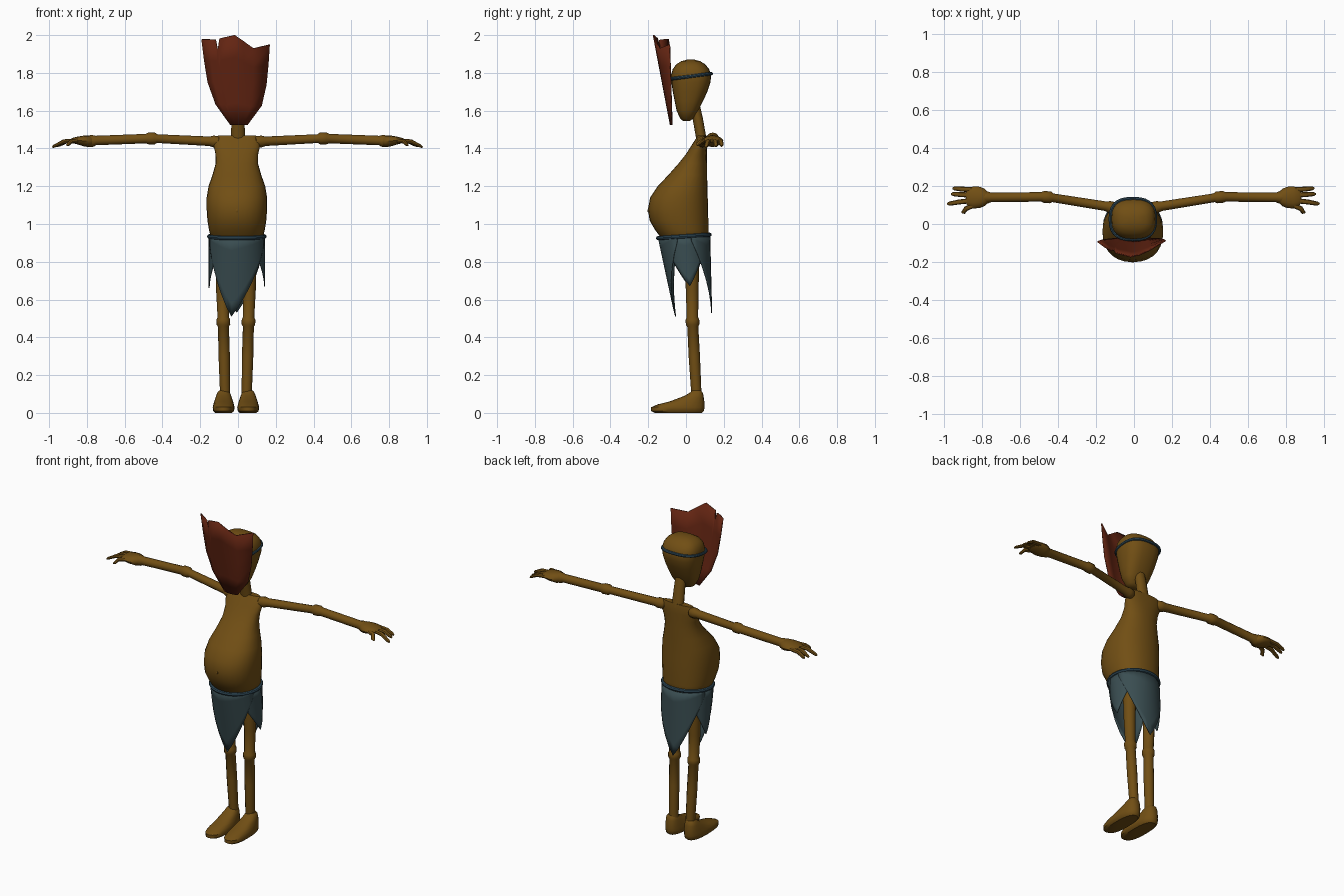
import bpy, bmesh, math
from mathutils import Vector


def material(name, col):
    m = bpy.data.materials.new(name)
    m.diffuse_color = (*col, 1)
    return m


SKIN = material("brown skin", (0.165, 0.077, 0.007))
RED = material("dark red", (0.125, 0.018, 0.006))
CLOTH = material("slate cloth", (0.042, 0.075, 0.083))
BAND = material("blue band", (0.030, 0.070, 0.100))
CX = -0.006


def grid_mesh(name, rows, mat, wrap=True, caps=True, wrap_rows=False, thick=0.0):
    """Skin a list of equal-length point rows."""
    bm = bmesh.new()
    v = [[bm.verts.new(p) for p in r] for r in rows]
    n, m = len(rows), len(rows[0])
    for i in range(n if wrap_rows else n - 1):
        for j in range(m if wrap else m - 1):
            a, b = v[i], v[(i + 1) % n]
            k = (j + 1) % m
            bm.faces.new((a[j], a[k], b[k], b[j]))
    if wrap and caps:
        bm.faces.new(v[0])
        bm.faces.new(v[-1])
    bmesh.ops.recalc_face_normals(bm, faces=bm.faces)
    me = bpy.data.meshes.new(name)
    bm.to_mesh(me)
    bm.free()
    me.materials.append(mat)
    ob = bpy.data.objects.new(name, me)
    bpy.context.collection.objects.link(ob)
    if thick:
        s = ob.modifiers.new("thickness", 'SOLIDIFY')
        s.thickness = thick
        s.offset = 0
    return ob


def oval(n, p=2.0):
    """Unit superellipse points."""
    out = []
    for i in range(n):
        a = math.tau * i / n
        c, s = math.cos(a), math.sin(a)
        out.append((math.copysign(abs(c) ** (2 / p), c), math.copysign(abs(s) ** (2 / p), s)))
    return out


def stack(name, levels, mat, cx=CX, n=24, p=2.0):
    """Loft upward; each level is (z, half width, front y, back y)."""
    rows = [[(cx + hw * c, (f + b) / 2 + (b - f) / 2 * s, z) for c, s in oval(n, p)]
            for z, hw, f, b in levels]
    return grid_mesh(name, rows, mat)


def tube(name, stations, mat, n=12):
    """Loft along a path; each station is (point, side radius, up radius)."""
    pts = [Vector(s[0]) for s in stations]
    rows = []
    for i, (_, rw, rh) in enumerate(stations):
        d = (pts[min(i + 1, len(pts) - 1)] - pts[max(i - 1, 0)]).normalized()
        ref = Vector((0, 1, 0)) if abs(d.z) > 0.9 else Vector((0, 0, 1))
        side = d.cross(ref).normalized()
        up = side.cross(d)
        rows.append([pts[i] + side * rw * c + up * rh * s for c, s in oval(n)])
    return grid_mesh(name, rows, mat)


def hoop(name, ax, front, back, z, tilt, r, mat, p=2.0, n=28):
    """Oval ring, tilted along y."""
    cy, ay = (front + back) / 2, (back - front) / 2
    rows = []
    for c, s in oval(n, p):
        out = Vector((c, s, 0)).normalized()
        mid = Vector((CX + ax * c, cy + ay * s, z + tilt * s))
        rows.append([mid + out * r * u + Vector((0, 0, r * w)) for u, w in oval(8)])
    return grid_mesh(name, rows, mat, caps=False, wrap_rows=True)


# Torso with a round belly and flat back
stack("torso", [(0.88, 0.10, -0.09, 0.09), (0.93, 0.138, -0.135, 0.118), (0.97, 0.148, -0.165, 0.118),
                (1.02, 0.156, -0.193, 0.118), (1.08, 0.16, -0.201, 0.117), (1.14, 0.16, -0.19, 0.115),
                (1.20, 0.15, -0.15, 0.113), (1.26, 0.129, -0.093, 0.112), (1.32, 0.112, -0.04, 0.111),
                (1.37, 0.113, 0.0, 0.11), (1.41, 0.122, 0.025, 0.11), (1.445, 0.12, 0.048, 0.109),
                (1.468, 0.10, 0.062, 0.105)], SKIN, n=28, p=2.25)
tube("navel", [((CX, -0.19, 1.07), 0.008, 0.010), ((CX, -0.202, 1.07), 0.007, 0.009),
               ((CX, -0.204, 1.07), 0.003, 0.004)], SKIN, 8)

# Neck and head
tube("neck", [((0, 0.045, 1.63), 0.034, 0.027), ((0, 0.062, 1.56), 0.034, 0.027),
              ((0, 0.083, 1.44), 0.038, 0.027)], SKIN)
stack("head", [(1.545, 0.03, -0.015, 0.02), (1.557, 0.056, -0.03, 0.038), (1.60, 0.08, -0.05, 0.065),
               (1.65, 0.094, -0.06, 0.09), (1.70, 0.105, -0.07, 0.113), (1.75, 0.115, -0.077, 0.13),
               (1.79, 0.117, -0.079, 0.133), (1.82, 0.112, -0.07, 0.122), (1.845, 0.096, -0.052, 0.102),
               (1.862, 0.068, -0.025, 0.075), (1.87, 0.03, 0.005, 0.045)], SKIN, cx=-0.002, n=24, p=2.6)
hoop("head_band", 0.119, -0.082, 0.134, 1.782, 0.014, 0.009, BAND, p=2.6)

# Tall curved mask with a ragged top: (x at the top, top height)
tops = [(-0.192, 1.978), (-0.155, 1.978), (-0.118, 1.975), (-0.107, 1.92), (-0.098, 1.982),
        (-0.018, 2.0), (0.03, 1.968), (0.082, 1.93), (0.167, 1.95)]
edges = [(0.0, -0.04, 0.05), (0.24, -0.118, 0.125), (0.5, -0.16, 0.15), (0.75, -0.178, 0.16), (1.0, -0.192, 0.167)]
rows = []
for t, left, right in edges:
    row = []
    for x, top in tops:
        k = (x + 0.192) / 0.359
        z = 1.525 + t * (top - 1.525)
        front = -0.082 - 0.19 * (z - 1.525)
        row.append((left + k * (right - left), front + (0.008 + 0.068 * t) * (2 * k - 1) ** 2, z))
    rows.append(row)
grid_mesh("mask", rows, RED, wrap=False, thick=0.007)


# Loincloth: four pointed flaps hanging from a belt
def flap(name, facing, span, length, tip_shift, out):
    rows = []
    for i in range(7):
        row = []
        for j in range(13):
            u = j / 6 - 1
            a = math.radians(facing + u * span + tip_shift * (1 - abs(u)))
            drop = (0.02 + (length - 0.02) * (1 - abs(u) ** 1.15)) * i / 6
            f, b = -0.143 + 0.215 * drop - out, 0.122 + 0.025 * drop + out
            row.append((CX + (0.147 + out) * math.sin(a), (f + b) / 2 - (b - f) / 2 * math.cos(a), 0.93 - drop))
        rows.append(row)
    grid_mesh(name, rows, CLOTH, wrap=False, thick=0.005)


flap("front_flap", 0, 74, 0.42, -11, 0.004)
flap("back_flap", 180, 74, 0.40, 0, 0.004)
flap("right_flap", 90, 62, 0.26, 0, 0.0)
flap("left_flap", -90, 62, 0.27, 0, 0.0)
hoop("belt", 0.147, -0.148, 0.125, 0.934, 0.009, 0.011, BAND)

for s, side in ((1, "right"), (-1, "left")):
    # Arm with swollen shoulder, elbow and wrist joints
    ax = -0.003

    def at(x, y, z):
        return (ax + s * x, y, z)

    arm = [(0.085, 0.084, 1.435, 0.018), (0.098, 0.085, 1.435, 0.030), (0.128, 0.09, 1.437, 0.031),
           (0.148, 0.094, 1.438, 0.025), (0.425, 0.138, 1.452, 0.023), (0.437, 0.14, 1.453, 0.031),
           (0.472, 0.143, 1.453, 0.031), (0.486, 0.143, 1.452, 0.025), (0.75, 0.14, 1.442, 0.025),
           (0.765, 0.14, 1.44, 0.031), (0.79, 0.14, 1.438, 0.031)]
    tube(side + "_arm", [(at(x, y, z), r, r) for x, y, z, r in arm], SKIN)
    palm = [(0.768, 1.437, 0.030, 0.026), (0.785, 1.438, 0.046, 0.031), (0.81, 1.44, 0.056, 0.029),
            (0.845, 1.442, 0.058, 0.021), (0.872, 1.442, 0.046, 0.014), (0.882, 1.441, 0.030, 0.008)]
    tube(side + "_palm", [(at(x, 0.14, z), w, h) for x, z, w, h in palm], SKIN)
    # Fingers: (root y, tip x, tip y, tip z)
    for i, (ry, tx, ty, tz) in enumerate([(0.18, 0.952, 0.188, 1.412), (0.152, 0.96, 0.158, 1.41),
                                          (0.125, 0.98, 0.107, 1.406), (0.10, 0.905, 0.062, 1.415)]):
        rx, mx = 0.84, (0.84 + tx) / 2 + 0.01
        tube(f"{side}_finger_{i + 1}", [(at(rx, ry, 1.443), 0.014, 0.012),
                                        (at(mx, (ry + ty) / 2, 1.437), 0.013, 0.011),
                                        (at(tx - 0.01, ty, tz + 0.006), 0.011, 0.008),
                                        (at(tx, ty, tz), 0.005, 0.004)], SKIN, 8)

    # Leg with a knee collar
    cx = -0.011
    leg = [(0.07, 0.03, 0.90, 0.040), (0.071, 0.033, 0.65, 0.034), (0.067, 0.034, 0.505, 0.030),
           (0.067, 0.034, 0.495, 0.036), (0.066, 0.035, 0.468, 0.036), (0.066, 0.036, 0.457, 0.029),
           (0.062, 0.044, 0.30, 0.030), (0.057, 0.055, 0.10, 0.027)]
    tube(side + "_leg", [((cx + s * x, y, z), r, r) for x, y, z, r in leg], SKIN)
    # Long flat foot rising to the ankle
    stack(side + "_foot", [(0.0, 0.044, -0.165, 0.085), (0.01, 0.055, -0.184, 0.095), (0.03, 0.058, -0.184, 0.098),
                           (0.045, 0.054, -0.15, 0.098), (0.06, 0.050, -0.088, 0.097), (0.09, 0.040, -0.008, 0.093),
                           (0.108, 0.033, 0.022, 0.088), (0.118, 0.024, 0.032, 0.08)], SKIN, cx=cx + s * 0.065,
          n=20, p=2.4)

# Smooth shading with sharp edges kept
for ob in bpy.context.scene.objects:
    ob.select_set(True)
    bpy.context.view_layer.objects.active = ob
bpy.ops.object.shade_smooth_by_angle(angle=math.radians(40))
